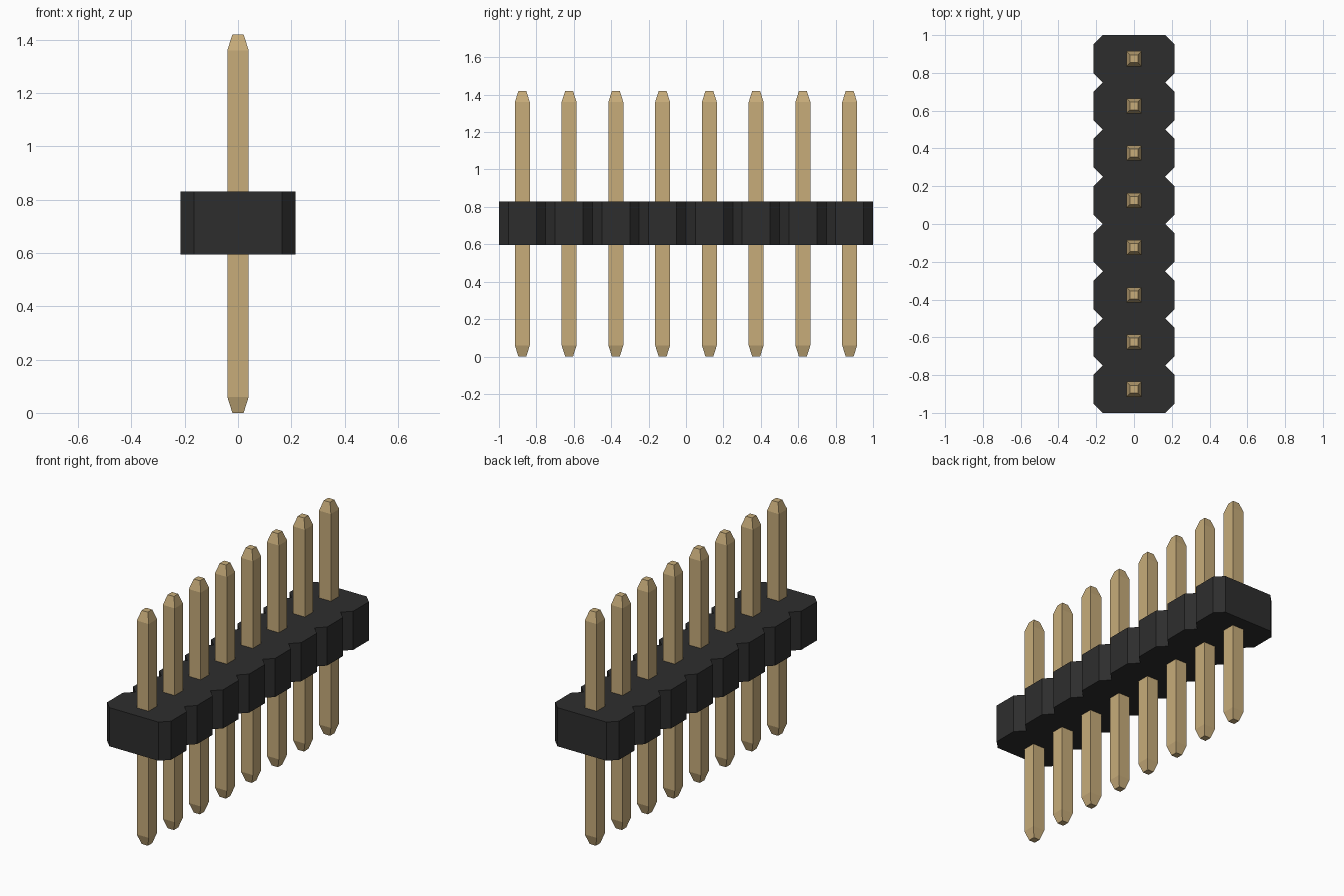
import bpy
import bmesh

cube = bpy.data.objects.get("Cube")
if cube:
    bpy.data.objects.remove(cube, do_unlink=True)

COUNT, PITCH = 8, 0.25
HALF_W, CHAMFER = 0.215, 0.05
BODY_Z = (0.595, 0.83)
PIN_H, PIN_R, TIP_R, TIP_H = 1.42, 0.04, 0.021, 0.06


def material(name, rgb, roughness):
    mat = bpy.data.materials.new(name)
    mat.use_nodes = True
    mat.diffuse_color = (*rgb, 1)
    bsdf = next(n for n in mat.node_tree.nodes if n.type == 'BSDF_PRINCIPLED')
    bsdf.inputs["Base Color"].default_value = (*rgb, 1)
    bsdf.inputs["Roughness"].default_value = roughness
    return mat


def loft(name, rings, mat):
    """Skin a stack of matching closed outlines and cap both ends."""
    bm = bmesh.new()
    loops = [[bm.verts.new(p) for p in ring] for ring in rings]
    n = len(loops[0])
    for low, high in zip(loops, loops[1:]):
        for i in range(n):
            j = (i + 1) % n
            bm.faces.new((low[i], low[j], high[j], high[i]))
    bm.faces.new(loops[0][::-1])
    bm.faces.new(loops[-1])
    bmesh.ops.recalc_face_normals(bm, faces=bm.faces)
    mesh = bpy.data.meshes.new(name)
    bm.to_mesh(mesh)
    bm.free()
    mesh.materials.append(mat)
    obj = bpy.data.objects.new(name, mesh)
    bpy.context.collection.objects.link(obj)
    return obj


black = material("black plastic", (0.027, 0.027, 0.027), 0.6)
gold = material("gold metal", (0.571, 0.413, 0.195), 0.5)

# Housing: one chamfered cell per pin, joined in a notched strip
right_edge = []
for i in range(COUNT):
    y = -1 + i * PITCH
    right_edge += [(HALF_W - CHAMFER, y), (HALF_W, y + CHAMFER),
                   (HALF_W, y + PITCH - CHAMFER)]
right_edge.append((HALF_W - CHAMFER, 1))
outline = right_edge + [(-x, y) for x, y in reversed(right_edge)]
loft("housing", [[(x, y, z) for x, y in outline] for z in BODY_Z], black)

# Pins: square posts with tapered tips, sharing one mesh
profile = [(TIP_R, 0), (PIN_R, TIP_H), (PIN_R, PIN_H - TIP_H), (TIP_R, PIN_H)]
corners = [(-1, -1), (1, -1), (1, 1), (-1, 1)]
first = loft("pin_1", [[(r * x, r * y, z) for x, y in corners]
                       for r, z in profile], gold)
for i in range(COUNT):
    pin = first
    if i:
        pin = bpy.data.objects.new(f"pin_{i + 1}", first.data)
        bpy.context.collection.objects.link(pin)
    pin.location.y = -1 + (i + 0.5) * PITCH
